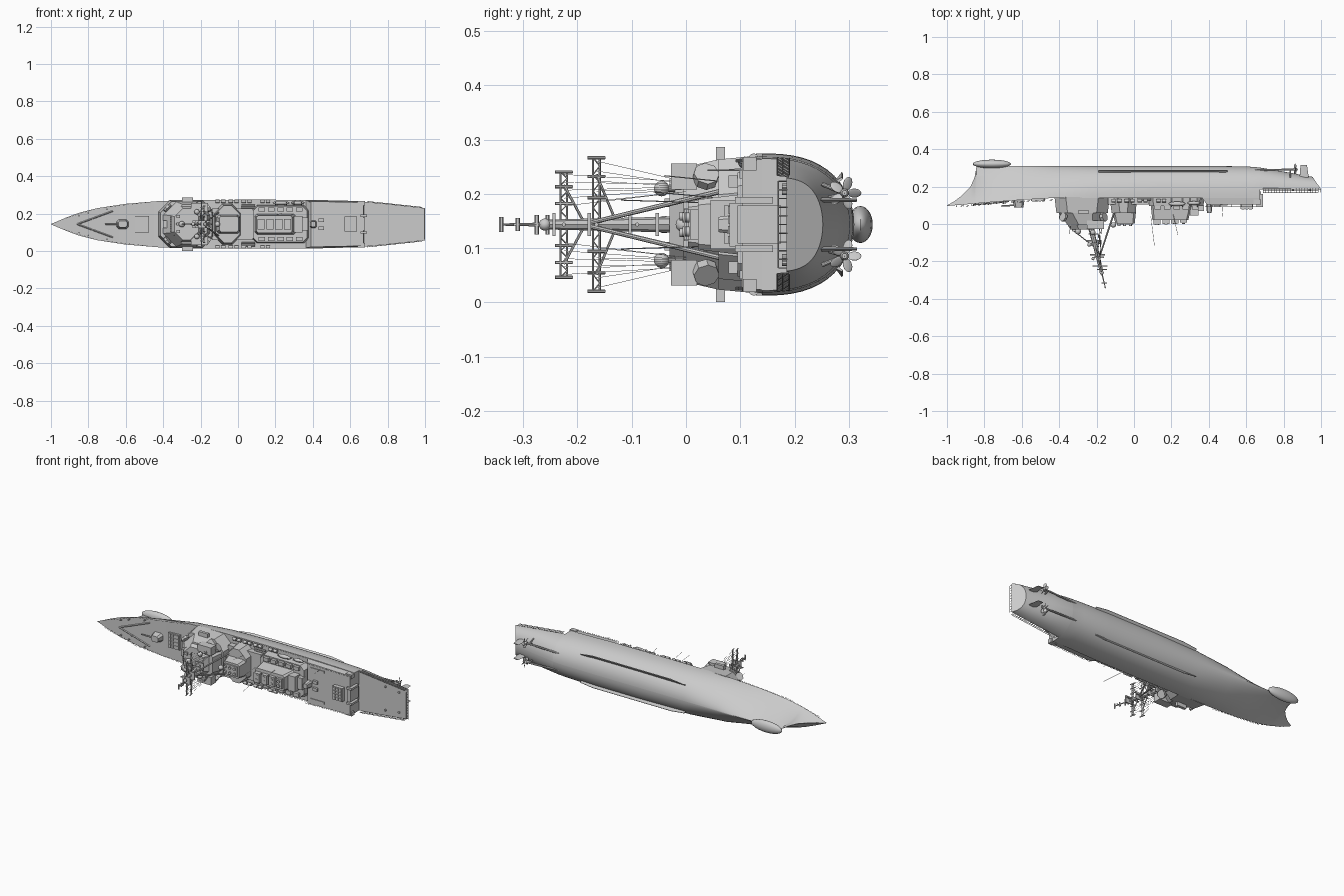
import bpy, bmesh, math
from mathutils import Vector, Matrix

C = 0.1435  # centre plane of the ship; masts point towards -y, beam runs along z


def finish(name, bm, angle=35):
    bmesh.ops.recalc_face_normals(bm, faces=bm.faces)
    me = bpy.data.meshes.new(name)
    bm.to_mesh(me)
    bm.free()
    me.polygons.foreach_set("use_smooth", [True] * len(me.polygons))
    me.set_sharp_from_angle(angle=math.radians(angle))
    ob = bpy.data.objects.new(name, me)
    bpy.context.collection.objects.link(ob)
    return ob


def skin(bm, rings):
    vs = [[bm.verts.new(p) for p in r] for r in rings]
    n = len(vs[0])
    for a, b in zip(vs, vs[1:]):
        for i in range(n):
            bm.faces.new((a[i], a[(i + 1) % n], b[(i + 1) % n], b[i]))
    bm.faces.new(vs[0])
    bm.faces.new(vs[-1])


def octo(x0, x1, h, cut):
    return [(x0 + cut, -h), (x1 - cut, -h), (x1, -h + cut), (x1, h - cut),
            (x1 - cut, h), (x0 + cut, h), (x0, h - cut), (x0, -h + cut)]


def tower(name, lower, upper, y0, y1):
    bm = bmesh.new()
    skin(bm, [[(x, y0, C + z) for x, z in lower], [(x, y1, C + z) for x, z in upper]])
    return finish(name, bm)


def boxes(name, items):
    # each item: x0, x1, y0, y1, z0, z1 (z from the centre plane)
    bm = bmesh.new()
    for x0, x1, y0, y1, z0, z1 in items:
        skin(bm, [[(x, y, C + z) for x, z in ((x0, z0), (x1, z0), (x1, z1), (x0, z1))] for y in (y0, y1)])
    return finish(name, bm)


def rods(name, items, sides=6):
    # each item: start, end, radius, optional end radius
    bm = bmesh.new()
    for a, b, r, *r2 in items:
        a, b = (Vector((p[0], p[1], C + p[2])) for p in (a, b))
        d = b - a
        m = Matrix.Translation((a + b) / 2) @ d.to_track_quat('Z', 'Y').to_matrix().to_4x4()
        bmesh.ops.create_cone(bm, cap_ends=True, segments=sides, radius1=r,
                              radius2=r2[0] if r2 else r, depth=d.length, matrix=m)
    return finish(name, bm)


def balls(name, items):
    bm = bmesh.new()
    for p, s in items:
        m = Matrix.Translation((p[0], p[1], C + p[2])) @ Matrix.Diagonal((*s, 1))
        bmesh.ops.create_uvsphere(bm, u_segments=24, v_segments=14, radius=1, matrix=m)
    return finish(name, bm)


# Hull stations: x, deck y, keel y, half beam, fullness a, c, transom rake
stations = [
    (-1.0, .096, .099, .001, 1, 1, 0), (-.96, .100, .122, .018, 1, 1.1, 0),
    (-.92, .103, .152, .035, 1, 1.2, 0), (-.875, .107, .198, .052, .95, 1.25, 0),
    (-.852, .109, .25, .060, .9, 1.3, 0), (-.842, .110, .308, .063, .85, 1.35, 0),
    (-.75, .118, .31, .086, .95, 1.15, 0), (-.6, .129, .31, .109, 1.2, .9, 0),
    (-.42, .14, .31, .124, 1.7, .65, 0), (-.2, .14, .31, .130, 2.3, .52, 0),
    (.1, .14, .31, .131, 2.6, .5, 0), (.4, .14, .31, .130, 2.6, .5, 0),
    (.6, .14, .308, .125, 2.5, .5, 0), (.672, .14, .302, .122, 2.6, .5, 0),
    (.673, .185, .302, .122, 2.6, .5, 0), (.8, .185, .28, .110, 3, .5, 0),
    (.9, .185, .262, .099, 3.4, .5, 0), (1.0, .185, .252, .087, 4, .5, -.045)]
bm = bmesh.new()
rings = []
for x, yd, yk, b, a, c, rake in stations:
    ref = min(yd, .14)
    half = []
    for k in range(15):
        s = math.sin(k / 14 * math.pi / 2)
        y = yd + (yk - yd) * s
        u = min(1, (y - ref) / (yk - ref))
        half.append((x + rake * s, y, max(.0003, b * (1 - u ** a) ** c)))
    rings.append([(p, y, C + w) for p, y, w in half] + [(p, y, C - w) for p, y, w in reversed(half)])
skin(bm, rings)
finish("hull", bm, 40)

balls("bow_sonar_bulb", [((-.76, .321, 0), (.102, .023, .034))])

# Foredeck: breakwater, gun, missile cells, anchor gear
rods("breakwater", [((-.86, .103, 0), (-.67, .121, s * .07), .004) for s in (-1, 1)], 4)
tower("gun_house", octo(-.65, -.585, .025, .012), octo(-.64, -.592, .017, .009), .126, .088)
rods("gun_barrel", [((-.64, .1, 0), (-.71, .097, 0), .005, .003)], 10)
boxes("forward_missile_cells", [(-.55, -.475, .14, .124, -.045, .045)] +
      [(-.545 + i * .0175, -.532 + i * .0175, .125, .121, -.04 + j * .021, -.023 + j * .021)
       for i in range(4) for j in range(4)])
rods("deck_bollards", [((x, .11 + (x + .9) * .065, s * w), (x, .095 + (x + .9) * .065, s * w), .004)
                       for x, w in ((-.85, .045), (-.8, .06), (-.78, .03), (-.7, .08)) for s in (-1, 1)], 8)

# Bridge block in tiers
tower("bridge_base", octo(-.425, -.13, .128, .06), octo(-.415, -.14, .120, .06), .145, .06)
tower("bridge_house", octo(-.40, -.15, .120, .07), octo(-.355, -.165, .105, .06), .06, -.005)
tower("bridge_top", octo(-.355, -.19, .095, .05), octo(-.34, -.21, .085, .045), -.005, -.03)
boxes("bridge_wings", [(-.30, -.24, .072, .055, s * .11, s * .143) for s in (-1, 1)] +
      [(-.25, -.16, .02, -.028, s * .065, s * .112) for s in (-1, 1)])
boxes("bridge_windows", [(-.3605, -.35, .004, -.004, -.042 + i * .0125, -.033 + i * .0125) for i in range(7)])
rods("radar_panels", [((-.372 + .0, .035, s * .083), (-.382, .038, s * .092), .024) for s in (-1, 1)] +
     [((-.17, .035, s * .083), (-.155, .038, s * .094), .024) for s in (-1, 1)], 8)
balls("radar_domes", [((-.22, -.045, s * .066), (.014, .014, .014)) for s in (-1, 1)] +
      [((-.30, -.04, 0), (.016, .016, .016)), ((-.11, -.005, .0), (.014, .014, .014))])
boxes("bridge_roof_gear", [(-.33, -.31, -.02, -.04, s * .04 - .008, s * .04 + .008) for s in (-1, 0, 1)] +
      [(-.40, -.375, .06, .03, -.02, .02)])
rods("dome_pedestals", [((-.22, -.02, s * .066), (-.22, -.04, s * .066), .006) for s in (-1, 1)], 8)

# Main mast: raked trunk, tripod legs, cross arms and rigging
T = lambda y, z=0, dx=0: (-.235 - y * .24 + dx, y, z)
mast = [(T(.03), T(-.26), .016, .009), (T(-.25), T(-.343), .004, .002)]
mast += [((-.10, .08, s * .065), T(-.19), .005, .004) for s in (-1, 1)]
mast += [((-.33, -.03, 0), T(-.13), .003)]
arms, rig = [], []
for y, w in ((-.165, .123), (-.225, .097)):
    arms += [(T(y + d, -w), T(y + d, w), .002) for d in (-.006, .006)]
    for s in (-1, 1):
        arms += [(T(y - .006 + .012 * (k % 2), s * w * k / 8), T(y + .006 - .012 * (k % 2), s * w * (k + 1) / 8), .0012)
                 for k in range(8)]
        arms += [(T(y, s * w * .75), T(y + .035, s * .008), .0025)]
        arms += [(T(y - .016, s * w * f), T(y + .016, s * w * f), .003) for f in (1, .72, .4)]
        rig += [(T(y, s * w * f), (-.16 - .03 * f, .0, s * (.05 + .03 * f)), .0006) for f in (.35, .5, .65, .8, .95)]
arms += [(T(y, -r), T(y, r), .004) for y, r in ((-.31, .012), (-.34, .014), (-.275, .018), (-.255, .018))]
arms += [(T(y, 0, -.04), T(y, 0, .04), .004) for y in (-.09, -.165, -.225)]
arms += [(T(-.315, 0, -.014), T(-.315, 0, .014), .003)]
rods("main_mast", mast, 8)
rods("mast_cross_arms", arms)
rods("rigging", rig, 3)
boxes("mast_platforms", [(-.215 - y * .24 - .04, -.215 - y * .24 + .012, y, y - .006, -.021, .021)
                         for y in (-.05, -.1, -.175, -.24)])
balls("mast_sensors", [(T(-.11, 0, -.03), (.011, .011, .011)), (T(-.185, 0, -.028), (.008, .009, .008)),
                       (T(-.26), (.011, .011, .011))])

# Midship deckhouse and forward funnel
boxes("midship_deckhouse", [(-.14, .08, .145, .105, -.085, .085)])
tower("forward_funnel_base", octo(-.13, .015, .108, .045), octo(-.12, .01, .1, .045), .145, .06)
tower("forward_funnel", octo(-.115, .01, .05, .012), octo(-.10, .004, .042, .01), .06, .004)
boxes("forward_funnel_cap", [(-.09, -.005, .01, -.004, -.03, .03)])
rods("funnel_pipes", [((-.08 + i * .03, .0, s * .015), (-.08 + i * .03, -.012, s * .015), .008)
                      for i in range(3) for s in (-1, 1)], 12)

# After funnel group, stepped down towards the stern
tower("after_deckhouse", octo(.075, .38, .102, .025), octo(.08, .37, .096, .025), .145, .095)
tower("after_funnel", octo(.09, .31, .055, .012), octo(.098, .29, .046, .01), .095, .022)
boxes("after_funnel_steps", [(.30, .345, .1, .045, -.045, .045), (.345, .375, .1, .07, -.035, .035)])
boxes("after_uptakes", [(.105 + i * .047, .143 + i * .047, .03, -.004 + .004 * i, -.028, .028) for i in range(4)])
rods("after_funnel_pipes", [((.124 + i * .047, .0, s * .013), (.124 + i * .047, -.006 + .004 * i, s * .013), .009)
                            for i in range(4) for s in (-1, 1)], 12)
boxes("side_lockers", [(.11 + i * .05, .145 + i * .05, .1, .078, s * .068, s * .09) for i in range(5) for s in (-1, 1)])

# Boats with cradle on one side
balls("ship_boats", [((.23, .108, .114), (.045, .012, .011)), ((.32, .112, .114), (.035, .01, .01))])
rods("boat_davits", [((x, .14, .1), (x, .092, .118), .0025) for x in (.2, .26, .3, .34)])

# After deck, hangar and its fittings
tower("hangar", [(.36, -.127), (.672, -.121), (.672, .121), (.36, .127)],
      [(.39, -.122), (.672, -.116), (.672, .116), (.39, .122)], .145, .103)
boxes("after_missile_cells", [(.57, .635, .105, .08, -.04, .04)] +
      [(.575 + i * .02, .59 + i * .02, .081, .077, -.035 + j * .0185, -.021 + j * .0185)
       for i in range(3) for j in range(4)])
boxes("hangar_gear", [(.655, .69, .16, .09, s * .045 - .006, s * .045 + .006) for s in (-1, 1)] +
      [(.66, .678, .175, .095, -.035, .035), (.43, .46, .105, .09, -.03, -.012), (.43, .46, .105, .09, .012, .03)] +
      [(.41, .5, .105, .099, s * .085, s * .1) for s in (-1, 1)] + [(.64, .68, .13, .105, s * .1, s * .124) for s in (-1, 1)])
tower("hangar_radar", octo(.385, .42, .02, .007), octo(.39, .415, .014, .005), .105, .06)
rods("stern_capstans", [((.85, .187, s * .07), (.85, .177, s * .07), .006) for s in (-1, 1)] +
     [((.94, .187, s * .06), (.94, .177, s * .06), .006) for s in (-1, 1)], 10)

# Flight deck safety nets, folded out at the edge
nets = []
for s in (-1, 1):
    e = lambda x: s * (.122 - (x - .673) * .107)
    nets += [((.69, y, e(.69) + s * .002), (.985, y, e(.985) + s * .002), .0015) for y in (.168, .178, .19)]
    nets += [((.69 + i * .0148, .19, e(.69 + i * .0148)), (.69 + i * .0148, .168, e(.69 + i * .0148) + s * .002), .0012)
             for i in range(21)]
nets += [((.998, .187, -.08 + i * .016), (1.0 - .002, .17, -.08 + i * .016), .0012) for i in range(11)]
nets += [((.998, .17, -.08), (.998, .17, .08), .0015)]
rods("flight_deck_nets", nets, 4)

# Life raft canisters, rails, antennas
rods("life_rafts", [((x, .125, s * .122), (x + .022, .125, s * .122), .009)
                    for x in (-.12, -.09, -.05, -.02, .02, .05, .12, .15) for s in (-1, 1)], 12)
rods("torpedo_tubes", [((.02, .132, s * .1 + d), (.09, .132, s * .1 + d), .006)
                       for s in (-1, 1) for d in (-.012, 0)], 10)
rails = []
for s in (-1, 1):
    for (xa, ya, wa), (xb, yb, wb) in (((-.95, .101, .022), (-.75, .118, .085)), ((-.75, .118, .085), (-.43, .139, .122)),
                                       ((-.12, .14, .129), (.36, .14, .130)), ((.38, .103, .120), (.66, .103, .115))):
        rails += [((xa, ya - h, s * wa), (xb, yb - h, s * wb), .0005) for h in (.006, .011)]
        for i in range(11):
            p = Vector((xa, ya, s * wa)).lerp(Vector((xb, yb, s * wb)), i / 10)
            rails.append((p, p - Vector((0, .011, 0)), .0006))
rods("guard_rails", rails, 3)
rods("whip_antennas", [((.09, .04, s * .04), (.11, -.12, s * .045), .001) for s in (-1, 1)] +
     [((.21, .05, .05), (.235, -.06, .06), .001), ((.0, .06, .08), (.0, -.04, .09), .001),
      ((-.34, .0, .06), (-.345, -.06, .06), .001), ((-.34, .0, -.06), (-.345, -.06, -.06), .001),
      ((.47, .105, .1), (.475, .04, .1), .001)], 4)

# Underwater gear: bilge keels, shafts, propellers, rudders
for s, side in ((-1, "low"), (1, "high")):
    bm = bmesh.new()
    skin(bm, [[(x, .274, C + s * .08), (x, .278, C + s * .075), (x, .289, C + s * (.08 + w)), (x, .287, C + s * (.083 + w))]
              for x, w in ((-.19, .004), (-.1, .014), (.42, .014), (.5, .004))])
    finish("bilge_keel_" + side, bm)
    rods("propeller_shaft_" + side, [((.62, .288, s * .05), (.875, .292, s * .058), .005),
                                     ((.835, .25, s * .045), (.835, .292, s * .057), .004),
                                     ((.835, .25, s * .075), (.835, .292, s * .057), .004)], 10)
    bm = bmesh.new()
    hub = Matrix.Translation((.862, .292, C + s * .058))
    bmesh.ops.create_uvsphere(bm, u_segments=12, v_segments=8, radius=1,
                              matrix=hub @ Matrix.Diagonal((.014, .008, .008, 1)))
    for k in range(5):
        bmesh.ops.create_uvsphere(bm, u_segments=14, v_segments=8, radius=1, matrix=hub @
                                  Matrix.Rotation(k * math.tau / 5, 4, 'X') @ Matrix.Translation((0, .018, 0)) @
                                  Matrix.Rotation(s * .6, 4, 'Y') @ Matrix.Diagonal((.0018, .013, .010, 1)))
    finish("propeller_" + side, bm)
    tower("rudder_" + side, [(.885, s * .045), (.91, s * .045 + .005), (.935, s * .045), (.91, s * .045 - .005)],
          [(.89, s * .045), (.905, s * .045 + .003), (.925, s * .045), (.905, s * .045 - .003)], .245, .315)
